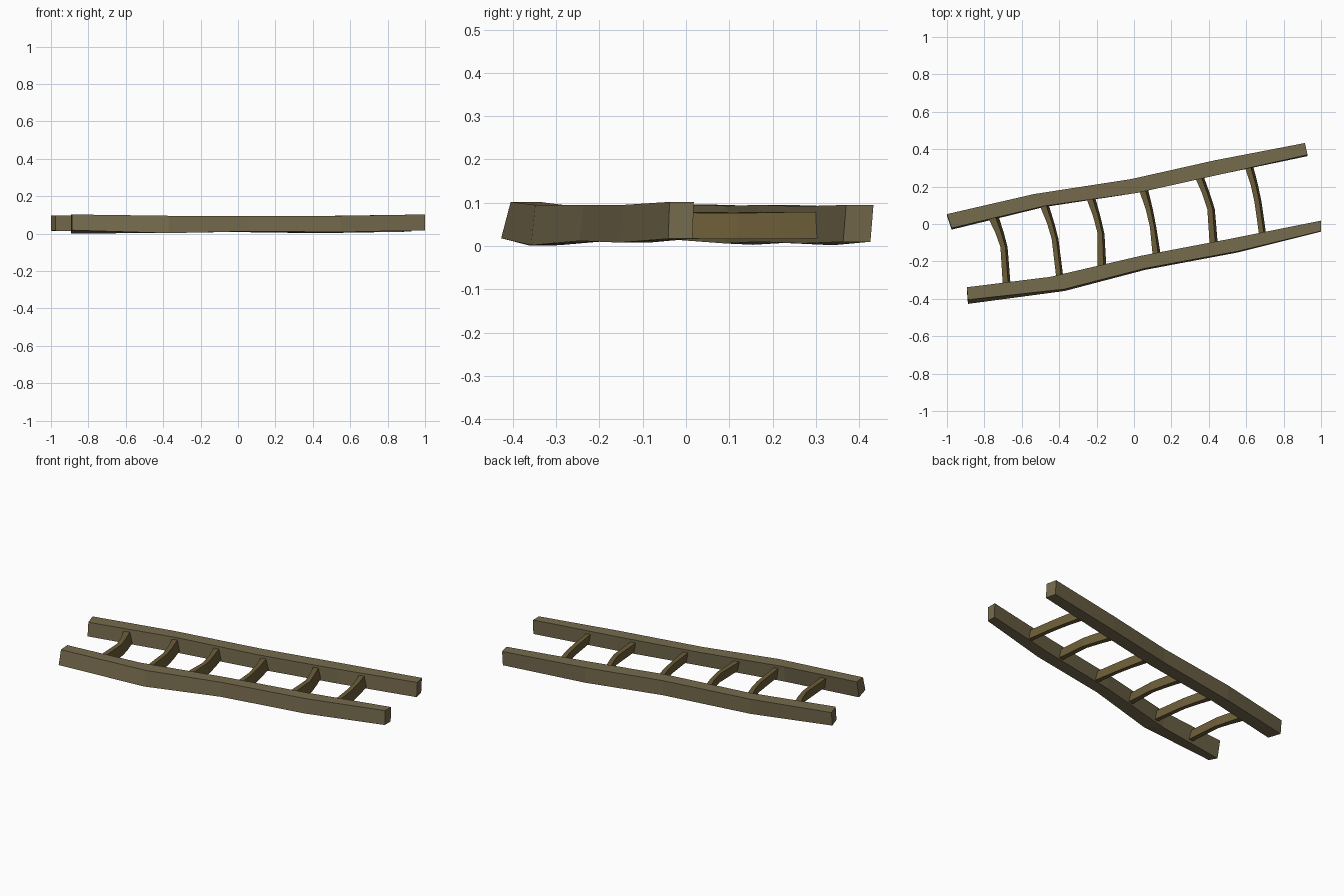
import bpy, bmesh
from mathutils import Vector


def material(name, rgb):
    m = bpy.data.materials.new(name)
    m.diffuse_color = (*rgb, 1)
    return m


rail_wood = material("rail_wood", (0.18, 0.145, 0.075))
rung_wood = material("rung_wood", (0.15, 0.11, 0.04))


def loft(name, sections, mat):
    """Skin four-cornered sections into a capped flat-shaded beam."""
    bm = bmesh.new()
    rings = [[bm.verts.new(p) for p in s] for s in sections]
    for a, b in zip(rings, rings[1:]):
        for i in range(4):
            j = (i + 1) % 4
            bm.faces.new((a[i], a[j], b[j], b[i]))
    bm.faces.new(rings[0])
    bm.faces.new(rings[-1])
    bmesh.ops.recalc_face_normals(bm, faces=bm.faces)
    me = bpy.data.meshes.new(name)
    bm.to_mesh(me)
    bm.free()
    me.materials.append(mat)
    ob = bpy.data.objects.new(name, me)
    bpy.context.collection.objects.link(ob)


def rail(name, stations):
    # station: back edge x, y, front edge x, y, top z, back and front bottom z, bottom lean
    loft(name, [[(bx, by, t), (fx, fy, t), (fx, fy + lean, zf), (bx, by + lean, zb)]
                for bx, by, fx, fy, t, zb, zf, lean in stations], rail_wood)


# Two hewn side rails
rail("back_rail", [
    (-1.00, 0.053, -0.975, -0.022, 0.096, 0.015, 0.015, -0.008),
    (-0.535, 0.16, -0.48, 0.096, 0.093, 0.003, 0.006, -0.005),
    (-0.016, 0.24, 0.016, 0.166, 0.095, 0.008, 0.010, 0.0),
    (0.43, 0.34, 0.47, 0.267, 0.092, 0.002, 0.006, 0.0),
    (0.914, 0.433, 0.928, 0.37, 0.095, 0.010, 0.010, -0.007)])
rail("front_rail", [
    (-0.893, -0.338, -0.888, -0.405, 0.102, 0.001, 0.018, -0.022),
    (-0.45, -0.283, -0.37, -0.348, 0.095, 0.002, 0.002, -0.010),
    (0.037, -0.17, 0.06, -0.237, 0.095, 0.012, 0.012, -0.008),
    (0.51, -0.08, 0.55, -0.147, 0.095, 0.008, 0.008, -0.006),
    (1.00, 0.018, 1.00, -0.038, 0.102, 0.017, 0.017, -0.003)])

# Six bowed rungs: back, middle and front points with widths
rungs = [
    [(-0.75, 0.027, .06), (-0.695, -0.123, .038), (-0.68, -0.315, .042)],
    [(-0.476, 0.086, .05), (-0.422, -0.08, .036), (-0.396, -0.273, .038)],
    [(-0.23, 0.134, .05), (-0.176, -0.053, .036), (-0.171, -0.225, .048)],
    [(0.053, 0.176, .05), (0.102, -0.016, .034), (0.123, -0.16, .044)],
    [(0.348, 0.25, .05), (0.412, 0.08, .04), (0.428, -0.112, .044)],
    [(0.615, 0.305, .048), (0.663, 0.118, .038), (0.69, -0.053, .038)]]
for n, pts in enumerate(rungs, 1):
    (ax, ay, aw), (mx, my, mw), (cx, cy, cw) = pts
    path = [(ax - 0.006, ay + 0.02, aw, .079, .018),
            ((ax + mx) / 2 + 0.004, (ay + my) / 2, (aw + mw) / 2 - 0.004, .078, .016),
            (mx, my, mw, .076, .016),
            (cx, cy - 0.02, cw, .078, .018)]
    # lower edge is swung slightly towards +x
    loft(f"rung_{n}", [[(x - w / 2, y, t), (x + w * 0.2, y, t),
                        (x + w / 2, y, b), (x - w * 0.2, y, b)]
                       for x, y, w, t, b in path], rung_wood)
